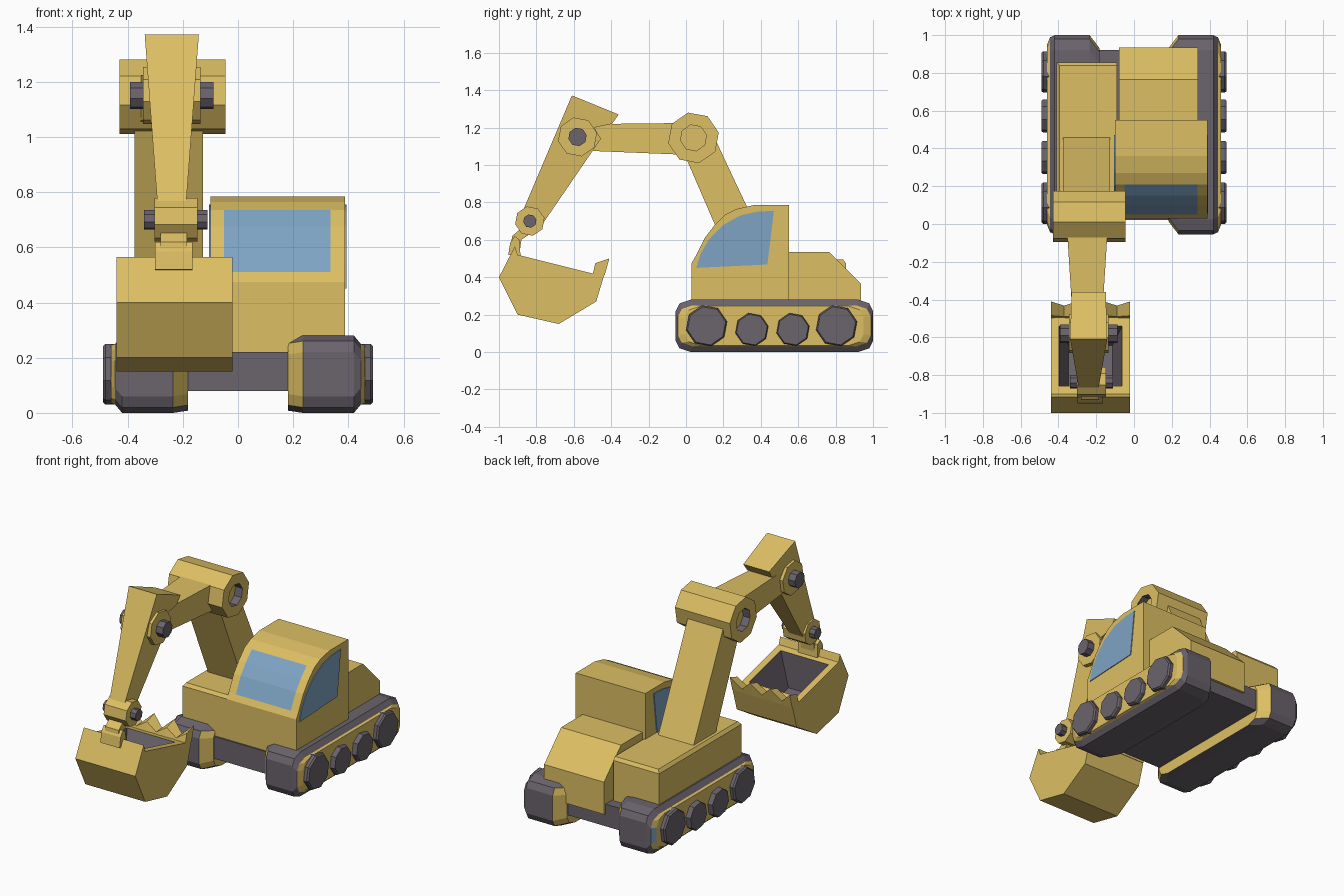
import bpy, bmesh, math
from mathutils import Vector

if "Cube" in bpy.data.objects:
    bpy.data.objects.remove(bpy.data.objects["Cube"])


def material(name, color):
    m = bpy.data.materials.new(name)
    m.diffuse_color = (*color, 1)
    m.use_nodes = True
    m.node_tree.nodes["Principled BSDF"].inputs["Base Color"].default_value = m.diffuse_color
    return m


YELLOW, DARK, BLUE = 0, 1, 2
MATS = [material("machine yellow", (0.72, 0.52, 0.125)),
        material("dark grey", (0.145, 0.125, 0.15)),
        material("window blue", (0.21, 0.37, 0.55))]


def loft(name, sections, mat=YELLOW, rule=None, edit=None):
    """Join equal-length rings of (x, y, z) points into a closed solid."""
    bm = bmesh.new()
    rings = [[bm.verts.new(p) for p in s] for s in sections]
    n = len(rings[0])
    for a, b in zip(rings, rings[1:]):
        for i in range(n):
            j = (i + 1) % n
            bm.faces.new((a[i], a[j], b[j], b[i]))
    bm.faces.new(rings[0])
    bm.faces.new(rings[-1])
    bmesh.ops.recalc_face_normals(bm, faces=bm.faces[:])
    for f in bm.faces:
        f.material_index = mat
    if rule:
        for f in bm.faces:
            f.material_index = rule(f.calc_center_median(), f.normal)
    if edit:
        edit(bm)
    me = bpy.data.meshes.new(name)
    bm.to_mesh(me)
    bm.free()
    for m in MATS:
        me.materials.append(m)
    ob = bpy.data.objects.new(name, me)
    bpy.context.collection.objects.link(ob)
    return ob


def prism(name, profile, xs, mat=YELLOW, **kw):
    """Extrude a (y, z) profile through the x positions."""
    return loft(name, [[(x, y, z) for y, z in profile] for x in xs], mat, **kw)


def taper(name, profile, cx, half):
    """Profile whose half width depends on (y, z)."""
    return loft(name, [[(cx + s * half(y, z), y, z) for y, z in profile] for s in (-1, 1)])


def ngon(y, z, r, n=8, rot=12):
    return [(y + r * math.cos(math.radians(rot) + 2 * math.pi * i / n),
             z + r * math.sin(math.radians(rot) + 2 * math.pi * i / n)) for i in range(n)]


# Tracks: rounded loops with yellow side panels
def track_ring(x, iy, iz):
    y0, y1, z0, z1 = -0.055 + iy, 1.0 - iy, iz, 0.28 - iz
    c = [(0, 0.06), (0.02, 0.02), (0.08, 0)]
    pts = [(y0 + a, z0 + b) for a, b in c] + [(y1 - a, z0 + b) for a, b in c[::-1]]
    pts += [(y1 - a, z1 - b) for a, b in c] + [(y0 + a, z1 - b) for a, b in c[::-1]]
    return [(x, y, z) for y, z in pts]


def track_colour(c, n):
    x = abs(c.x)
    if c.x < 0 and c.y > 0.95 and x > 0.445 and abs(n.z) < 0.1:
        return BLUE
    if x > 0.445:
        return YELLOW
    return YELLOW if x < 0.23 and abs(n.z) < 0.5 else DARK


for side, s in (("left", -1), ("right", 1)):
    loft(side + "_track", [track_ring(s * x, iy, iz) for x, iy, iz in (
        (0.182, 0.07, 0.008), (0.235, 0, 0), (0.42, 0, 0),
        (0.445, 0.012, 0.03), (0.46, 0.05, 0.035))], rule=track_colour)
    for i, (y, z, r) in enumerate(((0.11, 0.14, 0.112), (0.352, 0.12, 0.09),
                                   (0.572, 0.12, 0.09), (0.805, 0.14, 0.112))):
        loft(f"{side}_wheel_{i + 1}", [[(s * x, a, b) for a, b in ngon(y, z, q)]
                                       for x, q in ((0.44, r), (0.48, r), (0.49, r * 0.93))], DARK)

# Undercarriage plate
prism("undercarriage", [(0.02, 0.08), (0.92, 0.08), (0.92, 0.22), (0.02, 0.22)], (-0.22, 0.22), DARK)

# Cab with curved windscreen coloured on the middle strip
cab = [(0.03, 0.2), (0.03, 0.475), (0.05, 0.51), (0.1, 0.61), (0.15, 0.675), (0.21, 0.735),
       (0.27, 0.765), (0.36, 0.785), (0.55, 0.785), (0.55, 0.2)]
prism("cab", cab, (-0.1, -0.05, 0.335, 0.388),
      rule=lambda c, n: BLUE if -0.05 < c.x < 0.335 and 0.51 < c.z < 0.735 and n.y < -0.3 else YELLOW)
window = [(0.055, 0.45), (0.435, 0.468), (0.47, 0.755), (0.38, 0.75), (0.29, 0.73),
          (0.2, 0.68), (0.125, 0.605), (0.08, 0.53)]
prism("right_window", window, (0.385, 0.393), BLUE)
prism("left_window", window, (-0.097, -0.105), BLUE)

# Engine cover behind the cab
prism("engine_cover", [(0.5, 0.16), (0.5, 0.535), (0.765, 0.535), (0.935, 0.365), (0.935, 0.16)],
      (-0.08, 0.34))


# Body box beside the cab, chamfered top
def box_ring(z, d):
    return [(-0.41 + d, 0.03 + d, z), (-0.09, 0.03 + d, z), (-0.09, 0.855 - d, z), (-0.41 + d, 0.855 - d, z)]


loft("side_body", [box_ring(0.2, 0), box_ring(0.475, 0), box_ring(0.495, 0.015)])

# Lower boom rising from the body
prism("lower_boom", [(0.25, 0.46), (0.475, 0.46), (0.16, 1.13), (-0.04, 1.13)], (-0.375, -0.127))


# Boom knuckle with recessed ends
def recess(bm):
    caps = [f for f in bm.faces if abs(f.normal.x) > 0.9]
    bmesh.ops.inset_individual(bm, faces=caps, thickness=0.067)
    for f in caps:
        n = f.normal.copy()
        new = bmesh.ops.extrude_face_region(bm, geom=[f])["geom"]
        top = next(g for g in new if isinstance(g, bmesh.types.BMFace))
        bmesh.ops.translate(bm, verts=top.verts[:], vec=n * -0.05)
        for e in top.edges:
            for g in e.link_faces:
                g.material_index = DARK
        top.material_index = YELLOW
        if f.is_valid:
            bmesh.ops.delete(bm, geom=[f], context='FACES_ONLY')


prism("boom_knuckle", ngon(0.04, 1.145, 0.138), (-0.43, -0.045), edit=recess)

# Upper boom, narrowing to the front
ARM_X = -0.24
taper("upper_boom", [(0.04, 1.225), (-0.39, 1.22), (-0.58, 1.21), (-0.6, 1.08), (-0.5, 1.075), (0.04, 1.053)],
      -0.247, lambda y, z: 0.112 + 0.08 * min(0, y + 0.05))
prism("elbow_joint", ngon(-0.58, 1.15, 0.106), (ARM_X - 0.105, ARM_X + 0.105))
prism("elbow_pin", ngon(-0.58, 1.15, 0.05), (ARM_X - 0.152, ARM_X + 0.152), DARK)

# Dipper arm, narrowing downwards
taper("dipper_arm", [(-0.61, 1.372), (-0.36, 1.27), (-0.395, 1.22), (-0.49, 1.2), (-0.455, 1.14),
                     (-0.77, 0.68), (-0.85, 0.66), (-0.87, 0.76)],
      ARM_X, lambda y, z: 0.098 - 0.075 * (1.37 - z))

# Wrist joint and bucket bracket
WRIST_X = -0.225
prism("wrist_joint", ngon(-0.835, 0.7, 0.08), (WRIST_X - 0.078, WRIST_X + 0.078))
prism("wrist_pin", ngon(-0.835, 0.7, 0.036), (WRIST_X - 0.115, WRIST_X + 0.115), DARK)
prism("bucket_bracket", [(-0.93, 0.62), (-0.87, 0.67), (-0.82, 0.64), (-0.88, 0.6), (-0.89, 0.53), (-0.94, 0.53)],
      (-0.28, -0.185))
prism("bucket_hinge", [(-0.95, 0.52), (-0.94, 0.585), (-0.915, 0.62), (-0.89, 0.6), (-0.885, 0.51)],
      (-0.3, -0.165))


# Bucket with dark tapering cavity
def hollow(bm):
    top = max((f for f in bm.faces if f.normal.z > 0.8), key=lambda f: f.calc_area())
    n = top.normal.copy()
    bmesh.ops.inset_region(bm, faces=[top], thickness=0.06)
    new = bmesh.ops.extrude_face_region(bm, geom=[top])["geom"]
    floor = next(g for g in new if isinstance(g, bmesh.types.BMFace))
    c = floor.calc_center_median()
    for v in floor.verts:
        v.co = c + (v.co - c) * 0.7 - n * 0.22
    for e in floor.edges:
        for g in e.link_faces:
            g.material_index = DARK
    if top.is_valid:
        bmesh.ops.delete(bm, geom=[top], context='FACES_ONLY')


prism("bucket", [(-1.0, 0.4), (-0.915, 0.565), (-0.9, 0.52), (-0.5, 0.42), (-0.435, 0.42),
                 (-0.48, 0.27), (-0.68, 0.15), (-0.9, 0.2)], (-0.44, -0.02), edit=hollow)

# Zigzag cutting lip: alternating tips and valleys
tip = [(-0.5, 0.41), (-0.485, 0.475), (-0.41, 0.5), (-0.435, 0.41)]
valley = [(-0.5, 0.41), (-0.49, 0.43), (-0.432, 0.435), (-0.435, 0.41)]
loft("bucket_teeth", [[(-0.44 + 0.07 * i, y, z) for y, z in (valley if i % 2 else tip)] for i in range(7)])
